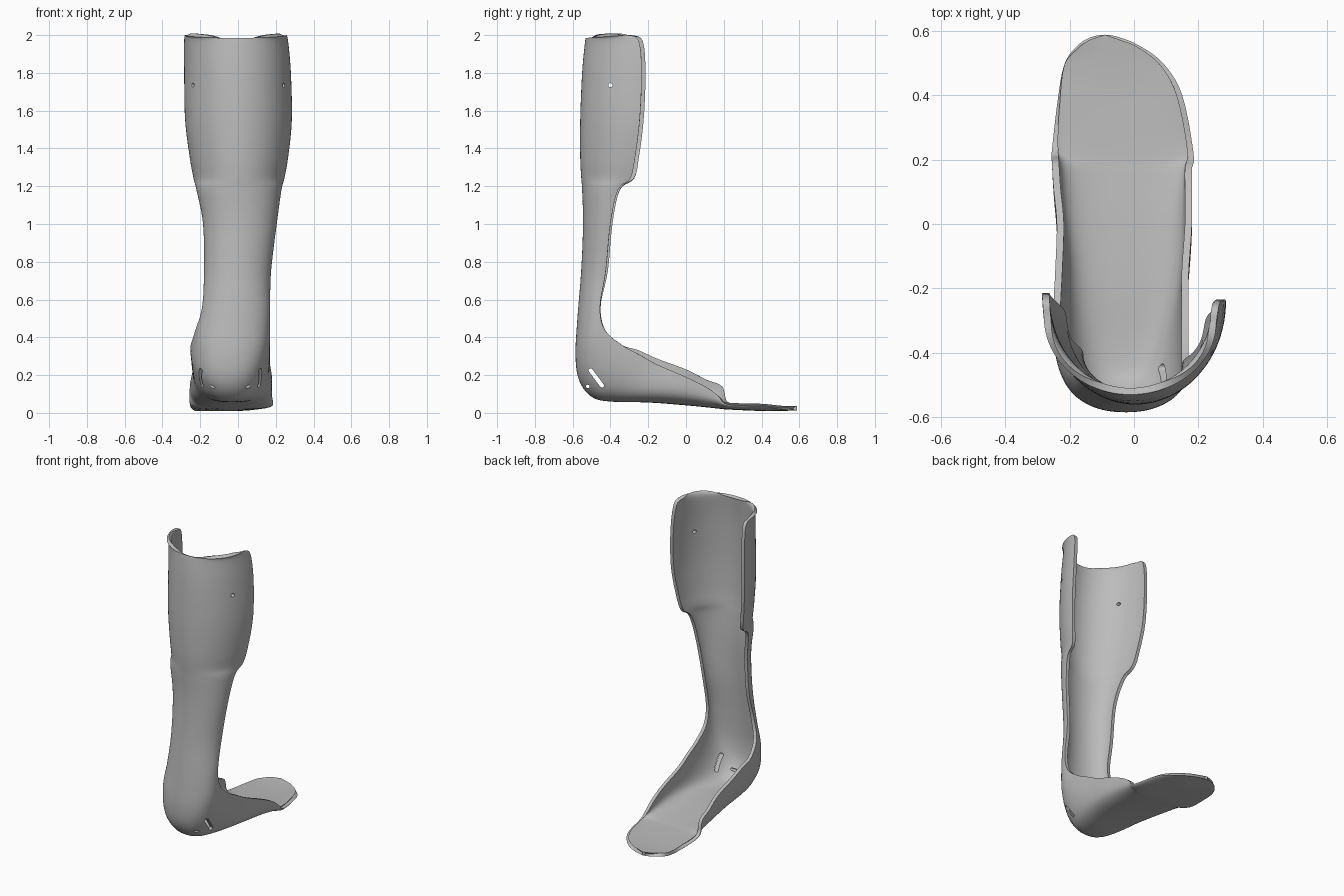
import bpy, bmesh, math
from mathutils import Matrix, Vector

cube = bpy.data.objects.get("Cube")
if cube:
    bpy.data.objects.remove(cube, do_unlink=True)

# One plain plastic colour for the whole brace
plastic = bpy.data.materials.new("grey_plastic")
plastic.use_nodes = True
colour = (0.5, 0.5, 0.5, 1)
plastic.diffuse_color = colour
plastic.node_tree.nodes["Principled BSDF"].inputs["Base Color"].default_value = colour

# Stations: spine y, z | left trim edge y, z | right x, left x | right edge offset y, z | squareness
calf_stations = [
    (-.53, 1.985, -.31, 2, -.28, .255, .02, 0, 2),
    (-.535, 1.96, -.25, 1.97, -.285, .265, .02, 0, 2),
    (-.55, 1.8, -.235, 1.8, -.285, .28, .02, 0, 2),
    (-.56, 1.55, -.245, 1.55, -.28, .285, .02, 0, 2),
    (-.56, 1.35, -.27, 1.35, -.255, .265, .02, 0, 2),
    (-.555, 1.25, -.295, 1.24, -.235, .245, .02, 0, 2),
    (-.55, 1.18, -.36, 1.18, -.22, .23, .01, 0, 2),
    (-.545, 1, -.4, 1, -.185, .205, .01, 0, 2),
    (-.555, .75, -.425, .75, -.18, .175, .01, 0, 2),
    (-.575, .5, -.455, .56, -.19, .17, 0, 0, 2),
]
foot_stations = [
    (-.585, .3, -.43, .44, -.225, .17, 0, 0, 2.2),
    (-.565, .17, -.34, .36, -.25, .17, 0, 0, 2.3),
    (-.5, .085, -.25, .31, -.25, .17, 0, .02, 2.3),
    (-.4, .06, -.15, .255, -.245, .17, 0, .03, 2.5),
    (-.2, .055, 0, .19, -.24, .18, 0, .04, 3),
    (0, .04, .11, .135, -.25, .18, 0, .04, 3),
    (.15, .025, .17, .09, -.255, .18, .02, .05, 3),
    (.22, .018, .22, .045, -.255, .185, .01, 0, 2.5),
    (.4, .01, .4, .035, -.235, .15, 0, -.02, 2),
    (.5, .01, .5, .02, -.215, .09, 0, -.01, 2),
    (.555, .012, .555, .015, -.175, .015, 0, 0, 2),
    (.58, .013, .58, .015, -.135, -.045, 0, 0, 2),
    (.588, .013, .588, .014, -.1, -.08, 0, 0, 2),
]


def smooth_rows(rows, steps):
    """Catmull-Rom interpolation through the station rows."""
    padded = [rows[0]] + rows + [rows[-1]]
    result = []
    for a, b, c, d in zip(padded, padded[1:], padded[2:], padded[3:]):
        for k in range(steps):
            t = k / steps
            result.append([q + t / 2 * (r - p + t * (2 * p - 5 * q + 4 * r - s
                           + t * (3 * (q - r) + s - p)))
                           for p, q, r, s in zip(a, b, c, d)])
    return result + [list(rows[-1])]


def section(row, count):
    """U-shaped section from the right trim edge, past the spine, to the left one."""
    sy, sz, ey, ez, right, left, dy, dz, square = row
    middle, half = (left + right) / 2, (left - right) / 2
    points = []
    for j in range(count + 1):
        angle = math.pi * (j / count - .5)
        across = math.copysign(abs(math.sin(angle)) ** (2 / square), angle)
        depth = 1 - max(math.cos(angle), 0) ** (2 / square)
        side = 1 if angle < 0 else 0
        points.append((middle + half * across,
                       sy + depth * (ey + side * dy - sy),
                       sz + depth * (ez + side * dz - sz)))
    return points


def make_object(name, bm):
    mesh = bpy.data.meshes.new(name)
    bm.to_mesh(mesh)
    bm.free()
    mesh.materials.append(plastic)
    obj = bpy.data.objects.new(name, mesh)
    bpy.context.collection.objects.link(obj)
    return obj


# Shell lofted from the calf, round the heel and out to the toe
bm = bmesh.new()
grid = [[bm.verts.new(p) for p in section(row, 48)]
        for row in smooth_rows(calf_stations + foot_stations, 5)]
for upper, lower in zip(grid, grid[1:]):
    for j in range(len(upper) - 1):
        bm.faces.new((upper[j], lower[j], lower[j + 1], upper[j + 1]))
shell = make_object("brace_shell", bm)
wall = shell.modifiers.new("wall", 'SOLIDIFY')
wall.thickness = .022
wall.offset = -1


def cut_through(name, start, end, radius):
    """Cut a rounded slot (or round hole) sideways through both walls."""
    start, end = Vector(start), Vector(end)
    along = end - start
    tilt = math.atan2(along.y, along.x) if along.length else 0
    bm = bmesh.new()
    outline = []
    for centre, turn in ((end, -math.pi / 2), (start, math.pi / 2)):
        for k in range(9):
            a = tilt + turn + math.pi * k / (9 if not along.length else 8)
            outline.append(bm.verts.new((-1, centre.x + radius * math.cos(a),
                                         centre.y + radius * math.sin(a))))
    face = bm.faces.new(outline)
    new = bmesh.ops.extrude_face_region(bm, geom=[face])["geom"]
    bmesh.ops.translate(bm, vec=(2, 0, 0),
                        verts=[v for v in new if isinstance(v, bmesh.types.BMVert)])
    bmesh.ops.recalc_face_normals(bm, faces=bm.faces)
    cutter = make_object(name, bm)
    cutter.hide_render = True
    hole = shell.modifiers.new(name, 'BOOLEAN')
    hole.object = cutter
    hole.operation = 'DIFFERENCE'
    hole.solver = 'EXACT'
    return cutter


# Calf strap holes, heel strap slots and heel rivet holes
cutters = [
    cut_through("calf_hole_cutter", (-.4, 1.735), (-.4, 1.735), .011),
    cut_through("heel_slot_cutter", (-.505, .225), (-.445, .145), .011),
    cut_through("heel_hole_cutter", (-.52, .14), (-.52, .14), .009),
]

# Bake the modifiers, drop the cutters and smooth the shell
bpy.ops.object.select_all(action='DESELECT')
shell.select_set(True)
bpy.context.view_layer.objects.active = shell
for modifier in list(shell.modifiers):
    bpy.ops.object.modifier_apply(modifier=modifier.name)
for cutter in cutters:
    bpy.data.objects.remove(cutter, do_unlink=True)
bpy.ops.object.shade_smooth_by_angle(angle=math.radians(40))
